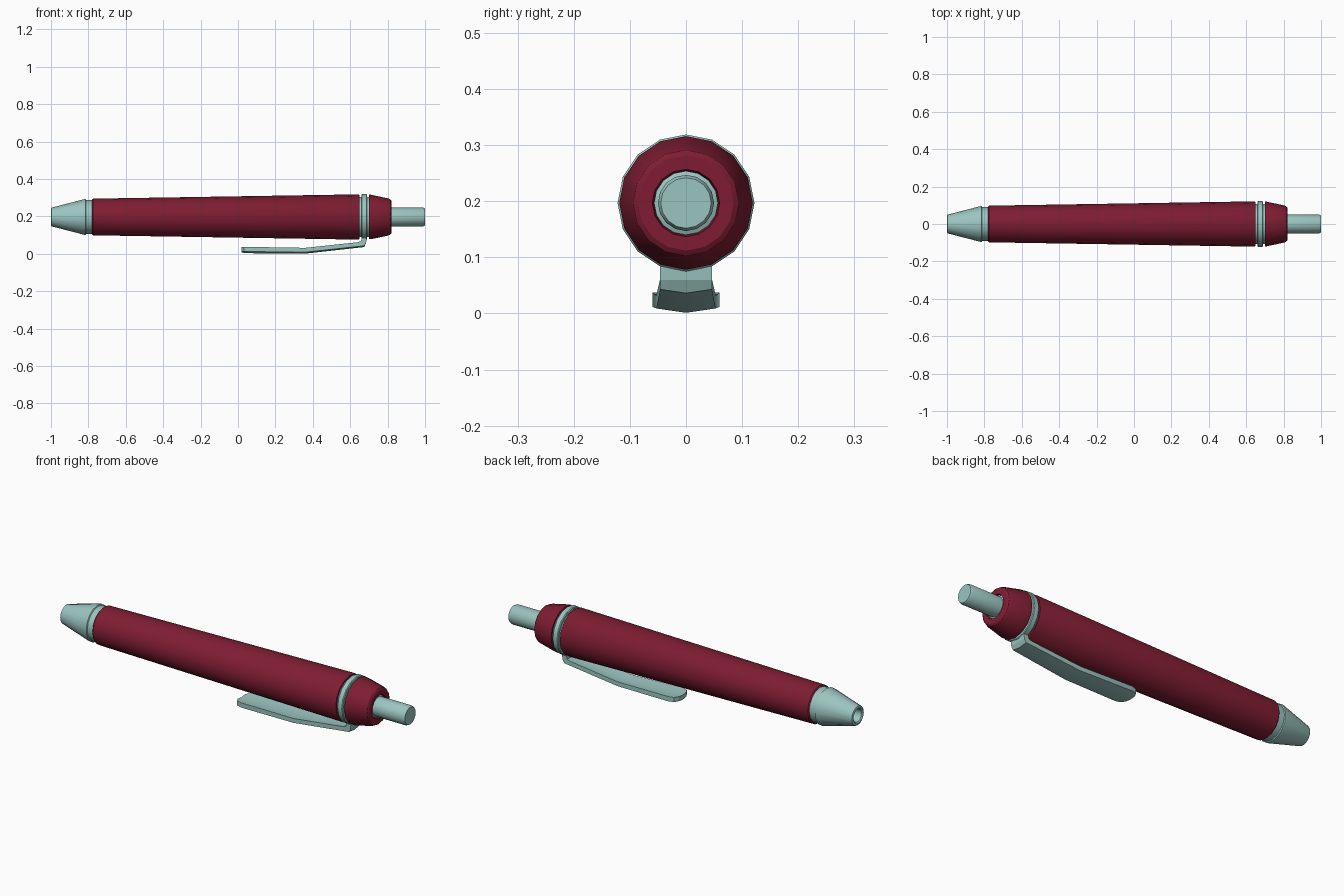
import bpy, bmesh, math

if "Cube" in bpy.data.objects:
    bpy.data.objects.remove(bpy.data.objects["Cube"])

AXIS_Z = 0.197
SIDES = 16


def material(name, rgb):
    mat = bpy.data.materials.new(name)
    mat.diffuse_color = (*rgb, 1)
    mat.use_nodes = True
    mat.node_tree.nodes["Principled BSDF"].inputs["Base Color"].default_value = mat.diffuse_color
    return mat


RED = material("red_plastic", (0.21, 0.012, 0.032))
TEAL = material("pale_teal_metal", (0.33, 0.56, 0.53))


def finish(name, bm, mat, angle=30):
    bmesh.ops.recalc_face_normals(bm, faces=bm.faces)
    mesh = bpy.data.meshes.new(name)
    bm.to_mesh(mesh)
    bm.free()
    mesh.materials.append(mat)
    obj = bpy.data.objects.new(name, mesh)
    bpy.context.collection.objects.link(obj)
    bpy.ops.object.select_all(action='DESELECT')
    obj.select_set(True)
    bpy.context.view_layer.objects.active = obj
    bpy.ops.object.shade_smooth_by_angle(angle=math.radians(angle))
    return obj


def loft(bm, rings):
    """Skin equal-sized loops of points and cap both ends."""
    loops = [[bm.verts.new(p) for p in ring] for ring in rings]
    n = len(loops[0])
    for a, b in zip(loops, loops[1:]):
        for i in range(n):
            j = (i + 1) % n
            bm.faces.new((a[i], a[j], b[j], b[i]))
    bm.faces.new(loops[0])
    bm.faces.new(loops[-1])


def lathe(name, profile, mat):
    """Turn (x, radius) points around the pen's long axis."""
    bm = bmesh.new()
    angles = [2 * math.pi * i / SIDES for i in range(SIDES)]
    loft(bm, [[(x, r * math.cos(a), AXIS_Z + r * math.sin(a)) for a in angles]
              for x, r in profile])
    return finish(name, bm, mat)


# Tapered barrel
lathe("barrel", [(-0.775, 0.085), (-0.78, 0.093), (-0.775, 0.098),
                 (0.643, 0.121), (0.65, 0.118), (0.65, 0.105)], RED)

# Nose cone with a hollow tip and a narrower neck
lathe("nose_cone", [(-0.95, 0.03), (-0.995, 0.034), (-1.0, 0.04), (-0.997, 0.05),
                    (-0.823, 0.095), (-0.815, 0.095), (-0.812, 0.09),
                    (-0.765, 0.09)], TEAL)

# Clip band and the core that joins it to the barrel and cap
lathe("band_core", [(0.64, 0.108), (0.71, 0.108)], TEAL)
lathe("clip_band", [(0.66, 0.10), (0.66, 0.119), (0.664, 0.122),
                    (0.687, 0.122), (0.691, 0.119), (0.691, 0.10)], TEAL)

# End cap with a socket for the button
lathe("end_cap", [(0.70, 0.10), (0.70, 0.119), (0.71, 0.119), (0.80, 0.10),
                  (0.815, 0.094), (0.821, 0.085), (0.821, 0.06),
                  (0.80, 0.057)], RED)

# Push button
lathe("push_button", [(0.79, 0.057), (0.812, 0.057), (0.815, 0.05),
                      (0.99, 0.05), (1.0, 0.045)], TEAL)

# Pocket clip: outer x, z, inner x, z and half width at each station
stations = [(0.688, 0.090, 0.662, 0.090, 0.046),
            (0.685, 0.060, 0.658, 0.068, 0.046),
            (0.675, 0.043, 0.640, 0.062, 0.046),
            (0.360, 0.009, 0.360, 0.032, 0.053),
            (0.060, 0.012, 0.060, 0.037, 0.060),
            (0.032, 0.013, 0.032, 0.037, 0.052),
            (0.020, 0.013, 0.020, 0.037, 0.032)]
bm = bmesh.new()
rings = []
for xo, zo, xi, zi, w in stations:
    crease = 0.0 if zo > 0.05 else 0.008 * w / 0.055
    rings.append([(xo, -w, zo), (xo, 0, zo - crease), (xo, w, zo),
                  (xi, w, zi), (xi, 0, zi - crease), (xi, -w, zi)])
loft(bm, rings)
finish("pocket_clip", bm, TEAL, 20)
